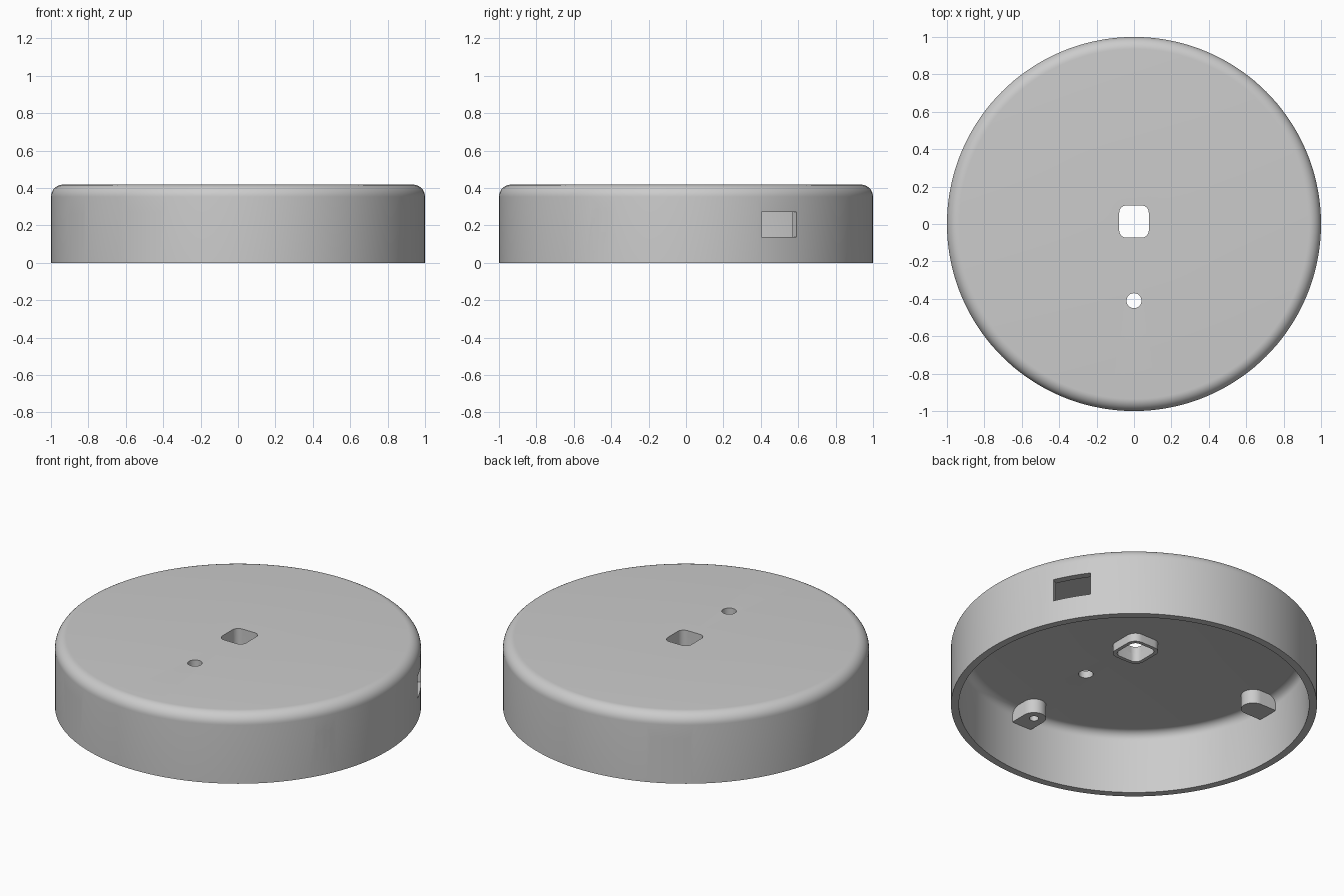
import bpy, bmesh
from math import sin, cos, pi, radians
from mathutils import Matrix

cube = bpy.data.objects.get("Cube")
if cube:
    bpy.data.objects.remove(cube, do_unlink=True)

HEIGHT, WALL, FILLET = 0.418, 0.043, 0.065
ROOF = HEIGHT - WALL            # underside of the roof
INNER = 1 - WALL

grey = bpy.data.materials.new("light_grey")
grey.use_nodes = True
grey.diffuse_color = (0.6, 0.6, 0.6, 1)
grey.node_tree.nodes["Principled BSDF"].inputs["Base Color"].default_value = (0.6, 0.6, 0.6, 1)


def finish(name, bm):
    bmesh.ops.recalc_face_normals(bm, faces=bm.faces)
    mesh = bpy.data.meshes.new(name)
    bm.to_mesh(mesh)
    bm.free()
    mesh.materials.append(grey)
    obj = bpy.data.objects.new(name, mesh)
    bpy.context.collection.objects.link(obj)
    return obj


def prism(name, outline, bottom, top, matrix=None):
    """Extrude a closed xy outline from bottom to top."""
    bm = bmesh.new()
    face = bm.faces.new([bm.verts.new((x, y, bottom)) for x, y in outline])
    new = bmesh.ops.extrude_face_region(bm, geom=[face])["geom"]
    moved = [v for v in new if isinstance(v, bmesh.types.BMVert)]
    bmesh.ops.translate(bm, verts=moved, vec=(0, 0, top - bottom))
    if matrix:
        bm.transform(matrix)
    return finish(name, bm)


def arc(cx, cy, r, start, end, steps):
    angles = [radians(start + (end - start) * i / steps) for i in range(steps + 1)]
    return [(cx + r * cos(a), cy + r * sin(a)) for a in angles]


def circle(cx, cy, r, steps=40):
    return arc(cx, cy, r, 0, 360, steps)[:-1]


def rounded_box(cy, hx, hy, r):
    points = []
    for i, (sx, sy) in enumerate([(1, 1), (-1, 1), (-1, -1), (1, -1)]):
        points += arc(sx * (hx - r), cy + sy * (hy - r), r, i * 90, i * 90 + 90, 8)
    return points


def cut(obj, cutter):
    """Subtract a cutter and throw it away."""
    mod = obj.modifiers.new("cut", 'BOOLEAN')
    mod.operation, mod.solver, mod.object = 'DIFFERENCE', 'EXACT', cutter
    bpy.context.view_layer.objects.active = obj
    bpy.ops.object.modifier_apply(modifier=mod.name)
    bpy.data.objects.remove(cutter, do_unlink=True)


def smooth(obj):
    bpy.ops.object.select_all(action='DESELECT')
    obj.select_set(True)
    bpy.context.view_layer.objects.active = obj
    bpy.ops.object.shade_smooth_by_angle(angle=radians(30))


# Round hollow shell: lathe a wall and roof section
section = [(0, ROOF)]
section += arc(INNER - 0.05, ROOF - 0.05, 0.05, 90, 0, 8)
section += [(INNER, 0), (1, 0)]
section += arc(1 - FILLET, HEIGHT - FILLET, FILLET, 0, 90, 10)
section += [(0, HEIGHT)]
bm = bmesh.new()
verts = [bm.verts.new((r, 0, z)) for r, z in section]
edges = [bm.edges.new(pair) for pair in zip(verts, verts[1:])]
bmesh.ops.spin(bm, geom=verts + edges, cent=(0, 0, 0), axis=(0, 0, 1),
               angle=2 * pi, steps=144, use_merge=True)
bmesh.ops.remove_doubles(bm, verts=bm.verts, dist=0.0001)
shell = finish("shell", bm)

# Square windows through the wall: direction, width, bottom, top
windows = [(30, 0.215, 0.138, 0.272), (120, 0.215, 0.138, 0.272),
           (240, 0.215, 0.17, 0.27), (210, 0.17, 0.205, 0.265)]
for angle, width, low, high in windows:
    w = width / 2
    box = [(0.8, -w), (1.1, -w), (1.1, w), (0.8, w)]
    cut(shell, prism("window_cutter", box, low, high, Matrix.Rotation(radians(angle), 4, 'Z')))

# Round cable hole through the wall
turn = Matrix.Rotation(radians(-26.7), 4, 'Z') @ Matrix.Translation((0, 0, 0.215)) @ Matrix.Rotation(pi / 2, 4, 'Y')
cut(shell, prism("cable_cutter", circle(0, 0, 0.06), 0.8, 1.1, turn))

# Roof openings
opening = rounded_box(0.013, 0.079, 0.086, 0.038)
cut(shell, prism("square_cutter", opening, 0.2, 0.6))
cut(shell, prism("small_cutter", circle(0, -0.41, 0.04), 0.2, 0.6))
smooth(shell)

# Collar under the square opening
collar = prism("opening_collar", rounded_box(0.013, 0.1, 0.107, 0.055), 0.325, ROOF + 0.003)
cut(collar, prism("collar_cutter", opening, 0.2, 0.6))
smooth(collar)

# Four screw lugs inside the wall, each with a blind hole
for i, side in enumerate(["left", "back", "right", "front"]):
    turn = Matrix.Rotation(i * pi / 2, 4, 'Z')
    outline = arc(0.85, 0, 0.066, 90, 270, 20) + [(0.97, -0.066), (0.97, 0.066)]
    lug = prism(side + "_screw_lug", outline, 0.29, 0.385, turn)
    cut(lug, prism("screw_cutter", circle(0.85, 0, 0.026, 24), 0.2, ROOF, turn))
    smooth(lug)
